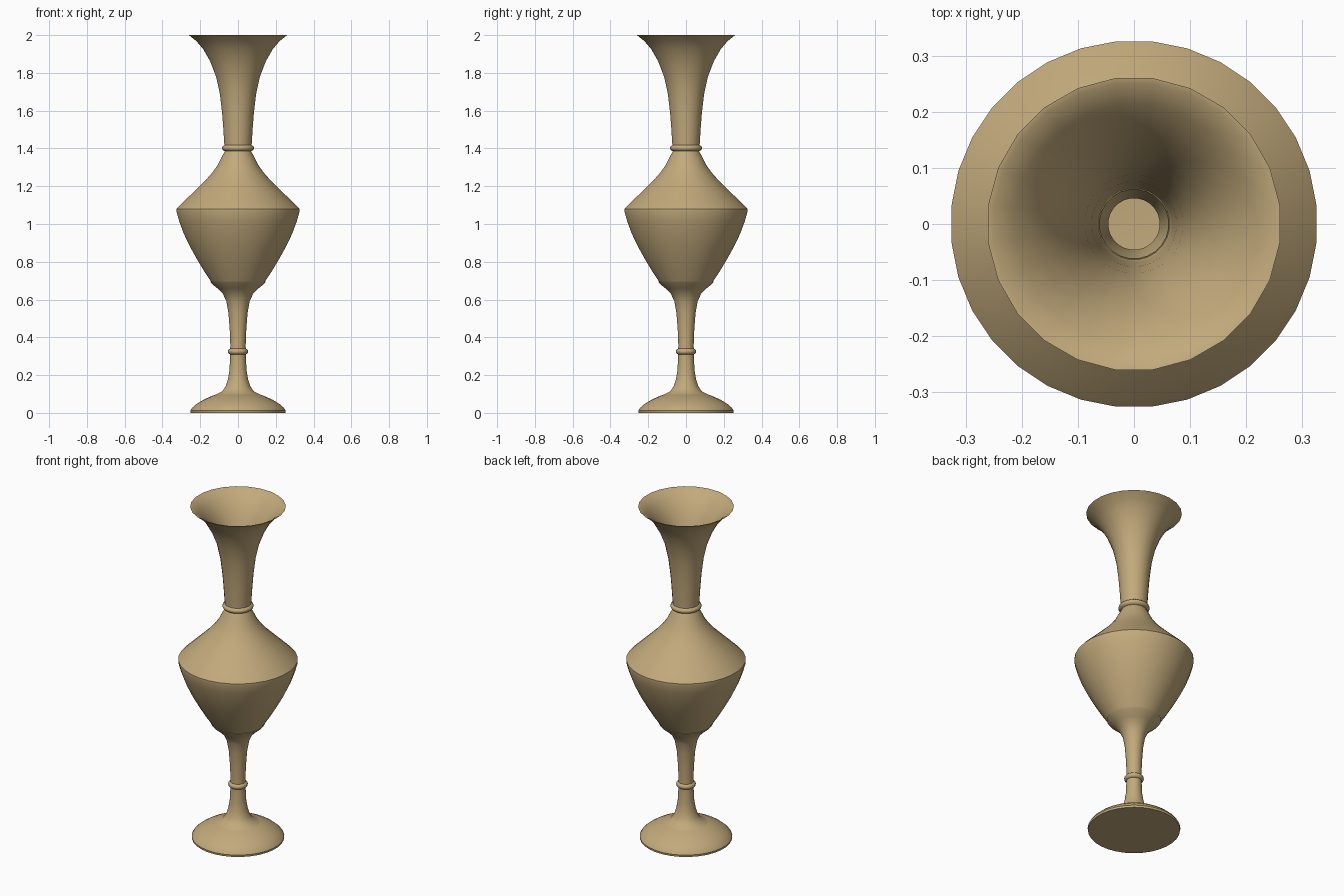
import bpy, bmesh, math

mat = bpy.data.materials.new("tan_ceramic")
mat.diffuse_color = (0.54, 0.40, 0.20, 1)


def lathe(name, profile, sides, angle=40):
    """Revolve (radius, z) points around z; points run from bottom outside to top.
    A radius of 0 closes the end with a single point."""
    bm = bmesh.new()
    rings = []
    for r, z in profile:
        if r == 0:
            rings.append([bm.verts.new((0, 0, z))])
        else:
            rings.append([bm.verts.new((r * math.cos(2 * math.pi * (i + 0.5) / sides),
                                        r * math.sin(2 * math.pi * (i + 0.5) / sides), z))
                          for i in range(sides)])
    for a, b in zip(rings, rings[1:]):
        for i in range(sides):
            j = (i + 1) % sides
            if len(a) == 1:
                bm.faces.new((a[0], b[j], b[i]))
            elif len(b) == 1:
                bm.faces.new((a[i], a[j], b[0]))
            else:
                bm.faces.new((a[i], a[j], b[j], b[i]))
    me = bpy.data.meshes.new(name)
    bm.to_mesh(me)
    bm.free()
    me.materials.append(mat)
    ob = bpy.data.objects.new(name, me)
    bpy.context.collection.objects.link(ob)
    bpy.ops.object.select_all(action='DESELECT')
    bpy.context.view_layer.objects.active = ob
    ob.select_set(True)
    bpy.ops.object.shade_smooth_by_angle(angle=math.radians(angle))
    return ob


def bead(name, z, r_in, r_out, h, sides):
    """Half-round collar ring around the stem or neck."""
    pts = [(r_in, z - h)]
    for k in range(5):
        a = math.radians(-60 + 30 * k)
        pts.append((r_in + (r_out - r_in) * math.cos(a), z + h * math.sin(a)))
    pts.append((r_in, z + h))
    return lathe(name, pts, sides, 60)


# foot: wide shallow dome with flat underside
lathe("foot", [(0, 0), (0.252, 0), (0.254, 0.012), (0.245, 0.026), (0.222, 0.046),
               (0.19, 0.066), (0.155, 0.083), (0.118, 0.097), (0.085, 0.105), (0, 0.105)], 32)

# stem: flares at both ends
lathe("stem", [(0.118, 0.097), (0.085, 0.113), (0.066, 0.14), (0.053, 0.18), (0.045, 0.23),
               (0.042, 0.30), (0.041, 0.36), (0.044, 0.44), (0.051, 0.53), (0.062, 0.59),
               (0.08, 0.63), (0.108, 0.658), (0.135, 0.68), (0.148, 0.695), (0, 0.695)], 32)
bead("stem_ring", 0.325, 0.038, 0.054, 0.016, 24)

# body: broad bowl with a pronounced shoulder
lathe("body", [(0.14, 0.69), (0.183, 0.755), (0.222, 0.82), (0.258, 0.885), (0.289, 0.95),
               (0.313, 1.015), (0.327, 1.065), (0.327, 1.08), (0.316, 1.092), (0.275, 1.132),
               (0.225, 1.18), (0.172, 1.232), (0.135, 1.274), (0.108, 1.312), (0.088, 1.352),
               (0.07, 1.385)], 32)
bead("neck_ring", 1.402, 0.062, 0.086, 0.018, 24)

# neck: flared trumpet, outer wall, thin lip, inner wall down to a cup floor
lathe("neck", [(0.07, 1.38), (0.073, 1.42), (0.078, 1.50), (0.085, 1.59), (0.097, 1.69),
               (0.117, 1.78), (0.148, 1.86), (0.185, 1.925), (0.222, 1.968), (0.262, 2.0),
               (0.252, 1.998), (0.214, 1.968), (0.176, 1.925), (0.139, 1.86), (0.108, 1.78),
               (0.088, 1.69), (0.076, 1.59), (0.069, 1.50), (0.064, 1.42), (0.046, 1.38),
               (0.06, 1.33), (0.14, 1.22), (0.26, 1.08), (0.22, 0.9), (0.12, 0.74),
               (0, 0.73)], 24)
